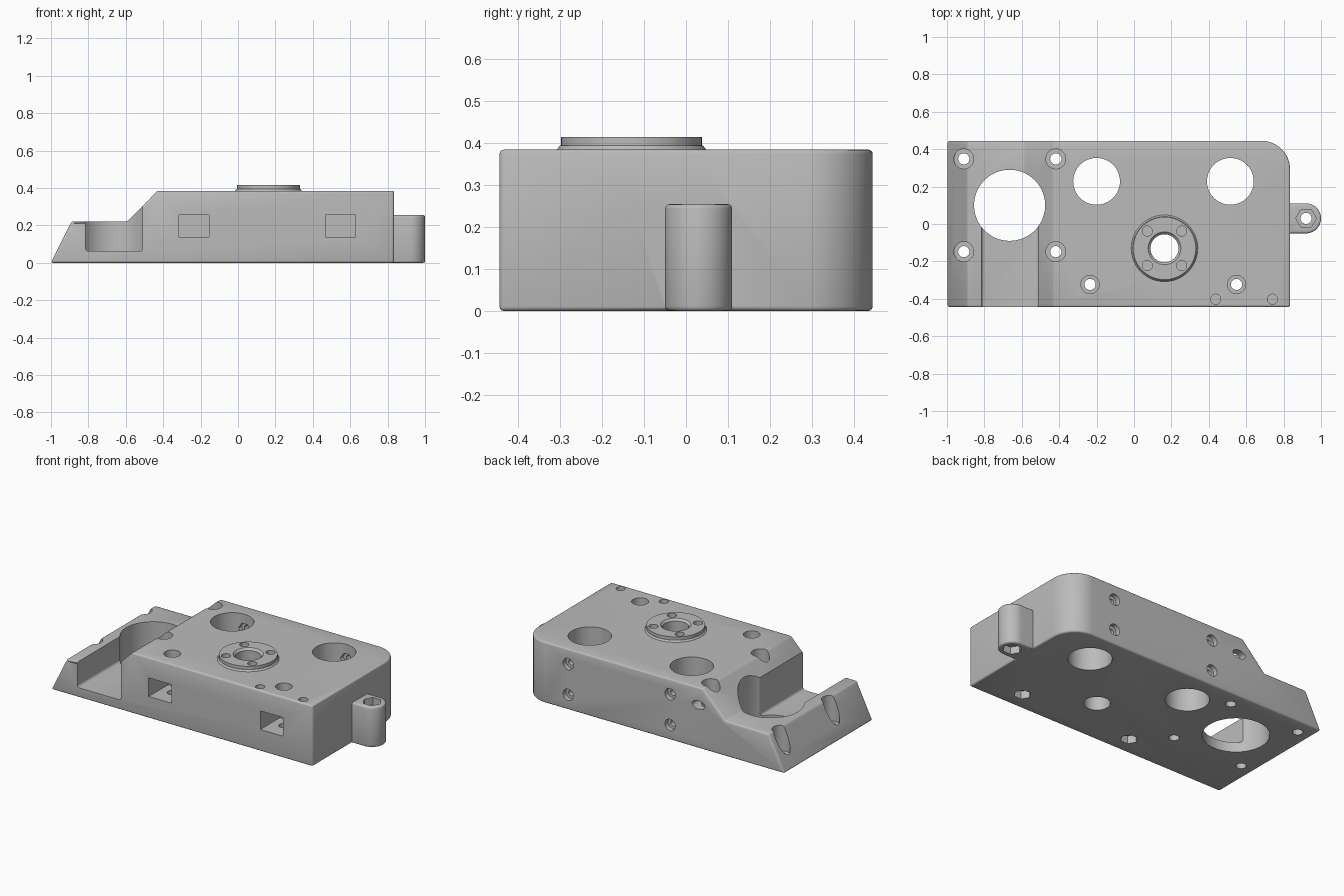
import bpy, bmesh, math
from mathutils import Matrix

if "Cube" in bpy.data.objects:
    bpy.data.objects.remove(bpy.data.objects["Cube"], do_unlink=True)

grey = bpy.data.materials.new("light grey")
grey.use_nodes = True
grey.diffuse_color = (0.5, 0.5, 0.5, 1)
grey.node_tree.nodes["Principled BSDF"].inputs["Base Color"].default_value = (0.5, 0.5, 0.5, 1)


def make(name, bm):
    bmesh.ops.recalc_face_normals(bm, faces=bm.faces)
    mesh = bpy.data.meshes.new(name)
    bm.to_mesh(mesh)
    bm.free()
    mesh.materials.append(grey)
    ob = bpy.data.objects.new(name, mesh)
    bpy.context.scene.collection.objects.link(ob)
    return ob


def prism(name, points, low, high, axis="Z"):
    """Extrude an outline along Z, or an xz outline along Y."""
    bm = bmesh.new()
    place = (lambda p: (p[0], p[1], low)) if axis == "Z" else (lambda p: (p[0], low, p[1]))
    face = bm.faces.new([bm.verts.new(place(p)) for p in points])
    moved = bmesh.ops.extrude_face_region(bm, geom=[face])["geom"]
    d = high - low
    bmesh.ops.translate(bm, verts=[v for v in moved if isinstance(v, bmesh.types.BMVert)],
                        vec=(0, 0, d) if axis == "Z" else (0, d, 0))
    return make(name, bm)


def ring(cx, cy, rx, ry=None, n=48, start=0, sweep=360):
    ry = ry or rx
    full = sweep == 360
    steps = n if full else n + 1
    angles = [math.radians(start + sweep * i / n) for i in range(steps)]
    return [(cx + rx * math.cos(a), cy + ry * math.sin(a)) for a in angles]


def cone(name, x, y, low, high, r_low, r_high):
    bm = bmesh.new()
    bmesh.ops.create_cone(bm, cap_ends=True, segments=64, radius1=r_low, radius2=r_high,
                          depth=high - low, matrix=Matrix.Translation((x, y, (low + high) / 2)))
    return make(name, bm)


def box_outline(x0, x1, z0, z1):
    return [(x0, z0), (x1, z0), (x1, z1), (x0, z1)]


def combine(body, tool, operation):
    mod = body.modifiers.new(operation.lower(), "BOOLEAN")
    mod.object, mod.operation, mod.solver = tool, operation, "EXACT"
    tool.hide_render = True
    tools.append(tool)


def bake(ob):
    bpy.context.view_layer.update()
    graph = bpy.context.evaluated_depsgraph_get()
    mesh = bpy.data.meshes.new_from_object(ob.evaluated_get(graph))
    ob.modifiers.clear()
    ob.data = mesh


def round_edges(ob, width, segments=3):
    mod = ob.modifiers.new("rounded edges", "BEVEL")
    mod.width, mod.segments = width, segments
    mod.limit_method, mod.angle_limit = "ANGLE", math.radians(30)
    bake(ob)


tools = []
BACK = 0.445
FRONT = -0.445

# Housing: stepped side profile, with one plan corner rounded
body = prism("housing", [(-1, 0), (-0.89, 0.222), (-0.59, 0.222), (-0.43, 0.385),
                         (0.835, 0.385), (0.835, 0)], FRONT, BACK, "Y")
plan = [(-1.1, FRONT - 0.1), (0.835, FRONT - 0.1)] + \
    ring(0.68, 0.29, 0.155, n=20, sweep=90) + [(-1.1, BACK)]
combine(body, prism("plan_cutter", plan, -0.1, 0.6), "INTERSECT")
bake(body)
round_edges(body, 0.011)

# Clamp lug on the end
lug = prism("lug", ring(0.92, 0.03, 0.08, n=28, start=-90, sweep=180) +
            [(0.8, 0.11), (0.8, -0.05)], 0, 0.255)
round_edges(lug, 0.011)
combine(body, lug, "UNION")

# Raised flange with a flared foot
FX, FY = 0.163, -0.13
combine(body, cone("flange_foot", FX, FY, 0.375, 0.395, 0.186, 0.17), "UNION")
combine(body, cone("flange", FX, FY, 0.35, 0.415, 0.168, 0.168), "UNION")
bake(body)


def cut(points, low, high, axis="Z"):
    combine(body, prism("cutter", points, low, high, axis), "DIFFERENCE")


def bore(x, y, r, low=-0.1, high=0.6, n=40):
    cut(ring(x, y, r, n=n), low, high)


# Flange bore, its chamfer and four screw holes
bore(FX, FY, 0.075)
combine(body, cone("cutter", FX, FY, 0.402, 0.422, 0.075, 0.094), "DIFFERENCE")
for sx in (-1, 1):
    for sy in (-1, 1):
        bore(FX + sx * 0.092, FY + sy * 0.092, 0.027, 0.3, n=24)

# Open slot on the low step and its round through hole
slot = prism("slot_cutter", box_outline(-0.815, -0.51, 0.062, 0.6), FRONT - 0.1, 0.1, "Y")
round_edges(slot, 0.015)
combine(body, slot, "DIFFERENCE")
bore(-0.665, 0.1, 0.19, n=72)

# Two large bores, each with a pair of nut-and-bolt holes through the back
for x in (-0.2, 0.515):
    bore(x, 0.228, 0.125, n=64)
    for z in (0.095, 0.29):
        cut(ring(x, z, 0.018, n=20), 0.25, 0.6, "Y")
        cut(ring(x, z, 0.036, n=28), 0.415, 0.6, "Y")
        cut(ring(x, z, 0.04, n=6), 0.25, 0.375, "Y")

# Counterbored mounting holes
for x in (-0.91, -0.418):
    for y in (-0.148, 0.348):
        bore(x, y, 0.03, n=28)
        bore(x, y, 0.053, 0.06)
cut(ring(-0.4, 0.275, 0.045, 0.026, n=32), 0.36, 0.6, "Y")

# Front nut pockets with vertical screw holes and hex seats below
for x in (-0.235, 0.548):
    cut(box_outline(x - 0.08, x + 0.08, 0.138, 0.256), FRONT - 0.1, -0.25, "Y")
    bore(x, -0.323, 0.03, n=28)
    bore(x, -0.323, 0.049, 0.33)
    bore(x, -0.323, 0.05, high=0.05, n=6)

# Blind dowel holes
for x in (0.437, 0.74):
    bore(x, -0.402, 0.027, 0.34, n=24)

# Lug screw hole with a hex seat at each end
bore(0.92, 0.03, 0.03, n=28)
bore(0.92, 0.03, 0.055, 0.21, n=6)
bore(0.92, 0.03, 0.055, high=0.045, n=6)

bake(body)
for tool in tools:
    bpy.data.objects.remove(tool, do_unlink=True)

# One grey material, smooth curves with sharp edges kept
body.data.materials.clear()
body.data.materials.append(grey)
for poly in body.data.polygons:
    poly.material_index = 0
bpy.ops.object.select_all(action="DESELECT")
body.select_set(True)
bpy.context.view_layer.objects.active = body
bpy.ops.object.shade_smooth_by_angle(angle=math.radians(35))
